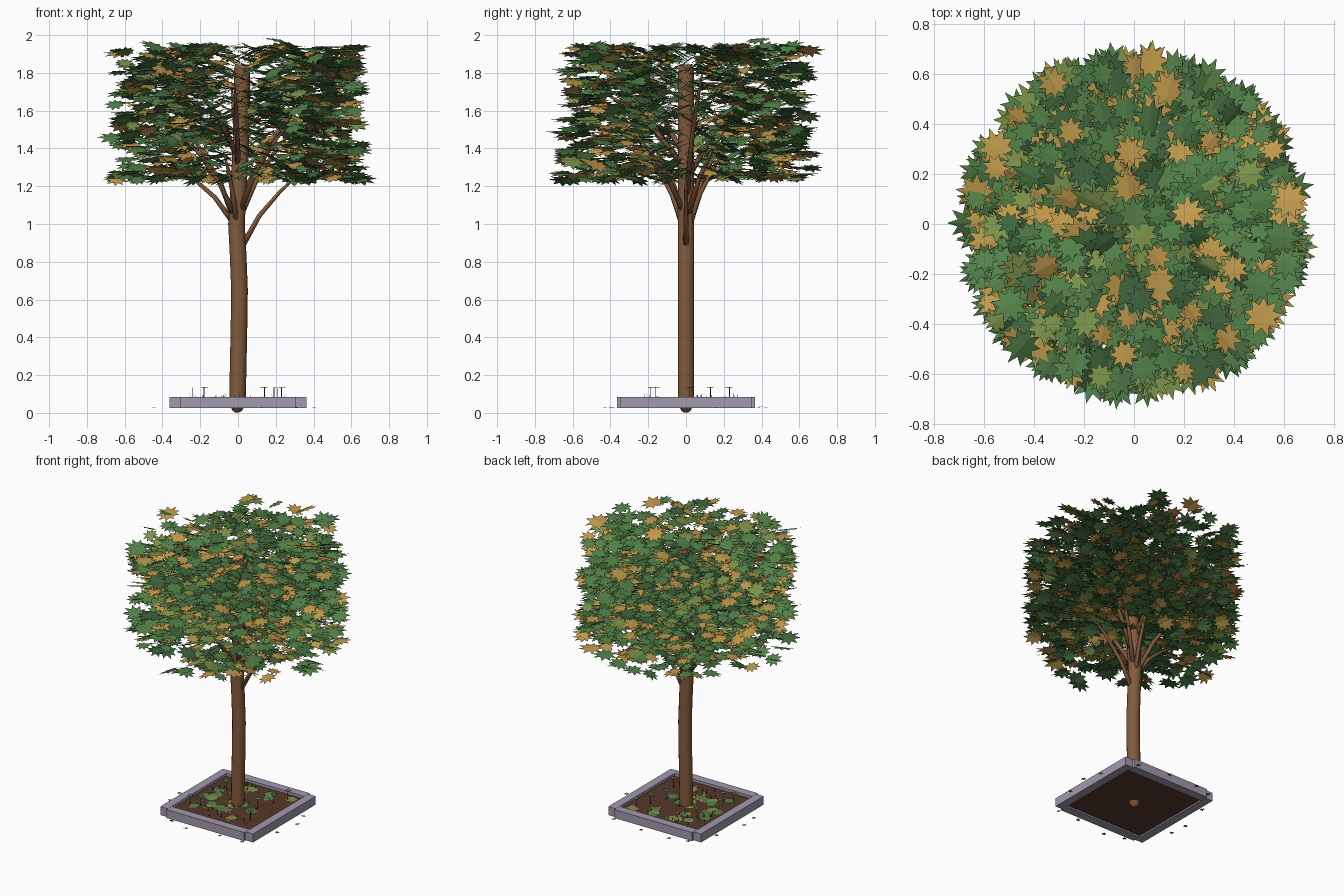
import bpy, bmesh, random
from math import sin, cos, pi, radians
from mathutils import Vector, Matrix

if "Cube" in bpy.data.objects:
    bpy.data.objects.remove(bpy.data.objects["Cube"])

random.seed(7)


def mat(name, rgb):
    m = bpy.data.materials.new(name)
    m.diffuse_color = (*rgb, 1)
    m.use_nodes = True
    m.node_tree.nodes["Principled BSDF"].inputs["Base Color"].default_value = m.diffuse_color
    return m


BARK = mat("bark", (0.23, 0.105, 0.045))
SOIL = mat("soil", (0.09, 0.04, 0.025))
STONE = mat("stone", (0.36, 0.32, 0.42))
GREENS = [mat("leaf_green", (0.085, 0.22, 0.065)), mat("leaf_dark", (0.05, 0.13, 0.045)),
          mat("leaf_light", (0.20, 0.29, 0.07)), mat("leaf_ochre", (0.52, 0.32, 0.07))]
RED = mat("leaf_red", (0.42, 0.08, 0.03))
STEM = mat("stem", (0.05, 0.09, 0.03))


def finish(name, bm, mats, smooth=False):
    me = bpy.data.meshes.new(name)
    bm.to_mesh(me)
    bm.free()
    for m in mats:
        me.materials.append(m)
    if smooth:
        for p in me.polygons:
            p.use_smooth = True
    ob = bpy.data.objects.new(name, me)
    bpy.context.collection.objects.link(ob)
    return ob


def tube(bm, pts, radii, sides):
    """Tapered tube through pts, capped at both ends."""
    pts = [Vector(p) for p in pts]
    rings = []
    for i, p in enumerate(pts):
        d = (pts[min(i + 1, len(pts) - 1)] - pts[max(i - 1, 0)]).normalized()
        ref = Vector((0, 1, 0)) if abs(d.y) < 0.9 else Vector((1, 0, 0))
        a = ref.cross(d).normalized()
        b = d.cross(a)
        rings.append([bm.verts.new(p + (a * cos(2 * pi * k / sides) + b * sin(2 * pi * k / sides)) * radii[i])
                      for k in range(sides)])
    for r0, r1 in zip(rings, rings[1:]):
        for k in range(sides):
            j = (k + 1) % sides
            bm.faces.new((r0[k], r0[j], r1[j], r1[k]))
    bm.faces.new(rings[0][::-1])
    bm.faces.new(rings[-1])


def box(name, x0, x1, y0, y1, z0, z1, m):
    bm = bmesh.new()
    bmesh.ops.create_cube(bm, size=1)
    for v in bm.verts:
        v.co = Vector((x0 + (v.co.x + .5) * (x1 - x0), y0 + (v.co.y + .5) * (y1 - y0), z0 + (v.co.z + .5) * (z1 - z0)))
    return finish(name, bm, [m])


def leaf(bm, loc, rad, yaw, roll, index=0, points=9, fold=0.10, notch=0.58):
    """Star leaf lightly folded along its midrib, rolled about the direction it points."""
    M = Matrix.Translation(loc) @ Matrix.Rotation(yaw, 4, 'Z') @ Matrix.Rotation(roll, 4, 'X')
    c = bm.verts.new(M @ Vector((0, 0, 0)))
    ring = []
    for k in range(points * 2):
        a = pi * k / points
        r = rad * ((1.0 + 0.08 * cos(a)) if k % 2 == 0 else notch)
        x, y = r * cos(a), r * sin(a)
        ring.append(bm.verts.new(M @ Vector((x, y, -abs(y) * fold))))
    for k in range(len(ring)):
        f = bm.faces.new((c, ring[k], ring[(k + 1) % len(ring)]))
        f.material_index = index


# trunk
bm = bmesh.new()
tube(bm, [(-.005, 0, .003), (-.005, 0, .012), (-.004, 0, .028), (-.003, 0, .04), (0, 0, .2), (.005, 0, .45),
          (.008, 0, .65), (0, 0, .85), (-.008, 0, 1.0), (0, 0, 1.15), (.012, 0, 1.35), (.02, 0, 1.6),
          (.022, 0, 1.825), (.022, 0, 1.845)],
     [.012, .025, .034, .043, .044, .044, .044, .044, .044, .043, .043, .043, .042, .03], 14)
trunk = finish("trunk", bm, [BARK], True)
bpy.context.view_layer.objects.active = trunk
trunk.select_set(True)
bpy.ops.object.shade_smooth_by_angle()

# branches: start height, angle in degrees, reach, end height
bm = bmesh.new()
BRANCHES = [(.90, 0, .32, 1.26), (1.02, 180, .35, 1.32), (1.0, 75, .22, 1.4), (1.0, 250, .22, 1.38),
            (1.08, 35, .36, 1.5), (1.06, 215, .34, 1.45), (1.04, 140, .36, 1.5), (1.1, 310, .38, 1.5),
            (1.2, 10, .5, 1.8), (1.3, 95, .42, 1.75), (1.35, 268, .47, 1.72), (1.4, 230, .4, 1.75)]
for z0, deg, reach, z1 in BRANCHES:
    a = radians(deg)
    at = lambda t, h: (reach * t * cos(a), reach * t * sin(a), z0 + (z1 - z0) * h)
    tube(bm, [at(.05, -.08), at(.35, .4), at(.7, .76), at(1, 1)], [.016, .013, .010, .004], 7)
finish("branches", bm, [BARK], True)

# crown: star leaves filling a drum, each rolled about its outward axis
bm = bmesh.new()
for i in range(1400):
    a = i * 2.39996 + random.uniform(-.3, .3)
    r = .665 * random.uniform(.003, 1) ** .52
    z = random.uniform(1.235, 1.945)
    leaf(bm, Vector((r * cos(a), r * sin(a), z)), random.uniform(.05, .085), a,
         radians(random.uniform(-33, 33)), random.choices(range(4), (50, 14, 14, 22))[0])
leaf(bm, Vector((.2, .38, 1.975)), .07, 1.1, .25, 0)
leaf(bm, Vector((.03, -.04, 1.94)), .075, 4, .1, 2)
finish("crown_leaves", bm, GREENS)

# stone kerb
for s, side in ((-1, "left"), (1, "right")):
    x = sorted((s * .305, s * .363))
    box(side + "_kerb", *x, -.35, .35, .025, .085, STONE)
for s, side in ((-1, "front"), (1, "back")):
    y = sorted((s * .305, s * .365))
    box(side + "_kerb", -.304, .304, *y, .025, .085, STONE)

# soil bed
box("soil", -.306, .306, -.306, .306, .035, .066, SOIL)

# sprouts with flat round tops
bm = bmesh.new()
for x, y in [(-.24, -.19), (-.18, -.16), (.14, .02), (.19, .13), (.21, -.16), (.23, .23), (-.18, .13)]:
    tube(bm, [(x, y, .06), (x, y, .135)], [.002, .002], 5)
    leaf(bm, Vector((x, y, .137)), .026, random.uniform(0, 6), 0, 1, 5)
finish("sprouts", bm, [STEM, GREENS[0]])

# grass blades
bm = bmesh.new()
for i in range(45):
    p = Vector((random.uniform(-.27, .27), random.uniform(-.27, .27), .064))
    a = random.uniform(0, 6.28)
    d = Vector((cos(a), sin(a), 0)) * .004
    tip = p + Vector((random.uniform(-.01, .01), random.uniform(-.01, .01), random.uniform(.015, .045)))
    bm.faces.new([bm.verts.new(v) for v in (p - d, p + d, tip)])
finish("grass", bm, [STEM])

# low green plants and fallen leaves on the soil
bm = bmesh.new()
for i in range(65):
    p = Vector((random.uniform(-.26, .26), random.uniform(-.26, .26), random.uniform(.069, .075)))
    big = i < 25
    leaf(bm, p, .04 if big else .017, random.uniform(0, 6), random.uniform(-.06, .06),
         random.choice((0, 2)) if big else random.choice((3, 4)), 6, .05, .85 if big else .5)
# fallen leaves outside the kerb
for i in range(14):
    a = i * .45 + random.uniform(-.15, .15)
    r = min(max(random.uniform(.40, .46), .39 / max(abs(cos(a)), abs(sin(a)))), .5)
    leaf(bm, Vector((r * cos(a), r * sin(a), .032)), .018, a, random.uniform(-.15, .15),
         random.choice((3, 4)), 6, .1, .5)
finish("fallen_leaves", bm, GREENS + [RED])
